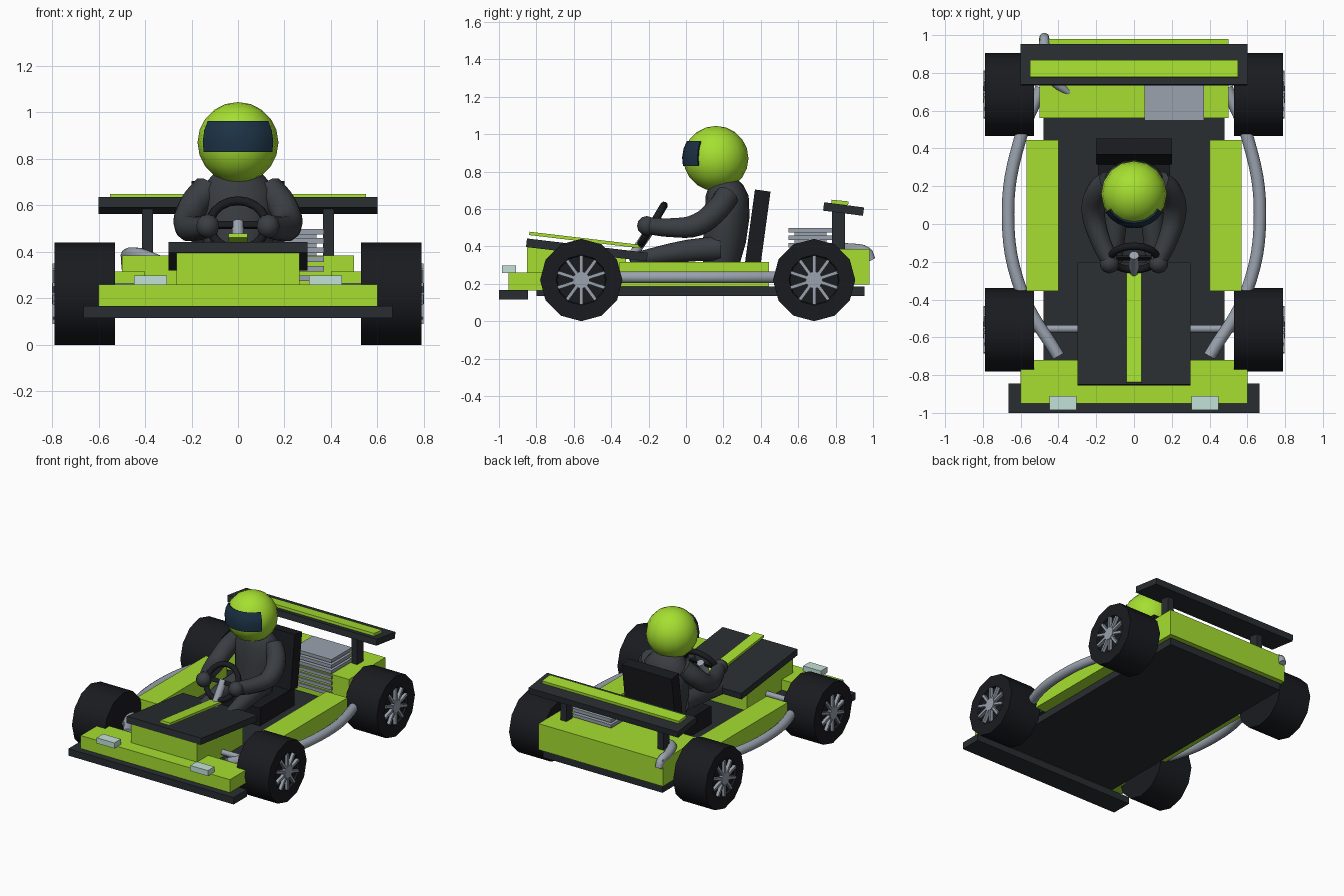
import bpy, bmesh
from math import sin, cos, pi, radians
from mathutils import Matrix, Vector

if "Cube" in bpy.data.objects:
    bpy.data.objects.remove(bpy.data.objects["Cube"])


def mat(name, r, g, b):
    m = bpy.data.materials.new(name)
    m.diffuse_color = (r, g, b, 1)
    m.use_nodes = True
    m.node_tree.nodes["Principled BSDF"].inputs["Base Color"].default_value = m.diffuse_color
    return m


GREEN = mat("lime", 0.38, 0.74, 0.03)
DARK = mat("dark_plastic", 0.022, 0.027, 0.031)
BLACK = mat("black_rubber", 0.010, 0.011, 0.014)
SUIT = mat("suit_grey", 0.042, 0.048, 0.055)
GLASS = mat("visor_blue", 0.012, 0.032, 0.06)
METAL = mat("metal", 0.32, 0.36, 0.42)
LAMP = mat("lamp", 0.55, 0.76, 0.68)


def finish(name, bm, m, smooth=None):
    bmesh.ops.recalc_face_normals(bm, faces=bm.faces)
    me = bpy.data.meshes.new(name)
    bm.to_mesh(me)
    bm.free()
    me.materials.append(m)
    ob = bpy.data.objects.new(name, me)
    bpy.context.collection.objects.link(ob)
    if smooth:
        shade(ob, smooth)
    return ob


def shade(ob, angle):
    bpy.ops.object.select_all(action='DESELECT')
    ob.select_set(True)
    bpy.context.view_layer.objects.active = ob
    bpy.ops.object.shade_smooth_by_angle(angle=radians(angle))


def add_box(bm, c, size, rot=0):
    M = Matrix.Translation(c) @ Matrix.Rotation(rot, 4, 'X') @ Matrix.Diagonal((*size, 1))
    bmesh.ops.create_cube(bm, size=1, matrix=M)


def box(name, x, y, z, m, rot=0):
    """Box from (min, max) ranges, turned about x through its middle."""
    bm = bmesh.new()
    add_box(bm, [(a + b) / 2 for a, b in (x, y, z)], [b - a for a, b in (x, y, z)], rot)
    return finish(name, bm, m)


def loft(name, rings, m, smooth=40):
    """Skin a list of equal-length point rings and cap both ends."""
    bm = bmesh.new()
    vs = [[bm.verts.new(p) for p in ring] for ring in rings]
    n = len(vs[0])
    for a, b in zip(vs, vs[1:]):
        for i in range(n):
            bm.faces.new((a[i], a[(i + 1) % n], b[(i + 1) % n], b[i]))
    bm.faces.new(vs[0])
    bm.faces.new(vs[-1])
    return finish(name, bm, m, smooth)


def tube(name, pts, radius, m, scales=None, res=4):
    """Smooth round pipe through the given points."""
    cu = bpy.data.curves.new(name, 'CURVE')
    cu.dimensions = '3D'
    cu.bevel_depth, cu.bevel_resolution = radius, 3
    cu.resolution_u, cu.use_fill_caps = res, True
    sp = cu.splines.new('BEZIER')
    sp.bezier_points.add(len(pts) - 1)
    for i, (bp, p) in enumerate(zip(sp.bezier_points, pts)):
        bp.co = p
        bp.handle_left_type = bp.handle_right_type = 'AUTO'
        bp.radius = scales[i] if scales else 1
    cu.materials.append(m)
    ob = bpy.data.objects.new(name, cu)
    bpy.context.collection.objects.link(ob)
    bpy.ops.object.select_all(action='DESELECT')
    ob.select_set(True)
    bpy.context.view_layer.objects.active = ob
    bpy.ops.object.convert(target='MESH')
    shade(bpy.context.object, 50)


# Chassis and bodywork
box("floor", (-.48, .48), (-.80, .955), (.134, .185), DARK)
box("front_bumper", (-.665, .665), (-1, -.845), (.116, .166), DARK)
box("front_wing", (-.6, .6), (-.95, -.72), (.165, .26), GREEN)
box("rear_body", (-.5, .5), (.56, .98), (.195, .385), GREEN)
prof = [(-.85, .17), (-.85, .40), (-.32, .335), (-.32, .17)]
loft("nose", [[(x, y, z) for y, z in prof] for x in (-.265, .265)], GREEN, None)
box("hood", (-.3, .3), (-.855, -.205), (.358, .404), DARK, -.118)
box("hood_stripe", (-.04, .04), (-.84, -.24), (.425, .443), GREEN, -.118)

# Steering axles
for name, y in (("front_axle", -.555), ("rear_axle", .685)):
    tube(name, [(-.6, y, .22), (.6, y, .22)], .02, METAL)

# Rear wing
box("rear_wing", (-.6, .6), (.735, .95), (.577, .622), DARK, -.13)
box("rear_wing_stripe", (-.55, .55), (.777, .868), (.625, .645), GREEN, -.10)

# Engine block with cooling fins
bm = bmesh.new()
add_box(bm, (.212, .665, .34), (.25, .17, .30))
for i in range(7):
    add_box(bm, (.212, .665, .487 - .04 * i), (.315, .235, .024))
finish("engine", bm, METAL)

# Exhaust curling over the tail
tube("exhaust", [(-.31, .67, .365), (-.42, .76, .385), (-.47, .88, .385), (-.475, .965, .37),
                 (-.475, .99, .325)], .032, METAL, (.3, 1, 1, .9, .8))

# Seat
box("seat_base", (-.19, .19), (-.02, .38), (.18, .315), BLACK)
box("seat_back", (-.2, .2), (.342, .426), (.31, .70), BLACK, -.135)


# Wheels: twelve-sided tyre, recessed face, hub and ten spokes
def wheel(name, s, y):
    cx, cz = .66 * s, .22
    tyre = [(-.13, .13), (-.13, .22), (.13, .22), (.13, .135), (.115, .13)]
    loft(name + "_tyre", [[(cx + s * x, y + r * cos(k * pi / 6), cz + r * sin(k * pi / 6))
                           for k in range(12)] for x, r in tyre], BLACK, 35)
    bm = bmesh.new()
    M = Matrix.Translation((cx + s * .122, y, cz))
    bmesh.ops.create_cone(bm, cap_ends=True, segments=16, radius1=.045, radius2=.045,
                          depth=.036, matrix=M @ Matrix.Rotation(pi / 2, 4, 'Y'))
    for k in range(10):
        R = Matrix.Rotation(k * pi / 5, 4, 'X')
        bmesh.ops.create_cube(bm, size=1, matrix=M @ R @ Matrix.Translation((0, 0, .08))
                              @ Matrix.Diagonal((.03, .018, .10, 1)))
    finish(name + "_rim", bm, METAL, 30)


# Driver: torso from stacked ellipses
sections = [(.315, .12, .10, .19), (.42, .145, .115, .205), (.56, .16, .12, .22),
            (.67, .16, .115, .22), (.73, .11, .09, .215), (.77, .06, .06, .20)]
loft("torso", [[(rx * cos(a * pi / 8), yc + ry * sin(a * pi / 8), z) for a in range(16)]
               for z, rx, ry, yc in sections], SUIT, 60)

# Paired parts, left and right
for s, side in ((-1, "left"), (1, "right")):
    def span(a, b):
        return tuple(sorted((s * a, s * b)))
    wheel(side + "_front_wheel", s, -.56)
    wheel(side + "_rear_wheel", s, .685)
    box(side + "_side_pod", span(.40, .57), (-.355, .445), (.185, .315), GREEN)
    box(side + "_headlight", span(.305, .447), (-.985, -.91), (.258, .298), LAMP)
    box(side + "_wing_strut", span(.366, .413), (.78, .85), (.37, .60), DARK)
    tube(side + "_side_bar", [(s * x, y, .235) for x, y in
         ((.40, -.70), (.595, -.36), (.667, .05), (.60, .46), (.49, .72))], .033, METAL, res=6)
    tube(side + "_arm", [(s * .13, .22, .67), (s * .19, .17, .60), (s * .215, .06, .515),
                         (s * .18, -.08, .50), (s * .125, -.20, .51)],
         .062, SUIT, (1.05, 1.05, 1, .85, .75))
    tube(side + "_leg", [(s * .085, .18, .39), (s * .10, 0, .375), (s * .11, -.30, .325)],
         .068, SUIT, (1, .9, .55))
    bm = bmesh.new()
    bmesh.ops.create_uvsphere(bm, u_segments=10, v_segments=6, radius=.052,
                              matrix=Matrix.Translation((s * .13, -.21, .51)))
    finish(side + "_glove", bm, SUIT, 60)

# Helmet and wrap-around visor
HC = Vector((0, .16, .87))
bm = bmesh.new()
bmesh.ops.create_uvsphere(bm, u_segments=16, v_segments=10, radius=.174,
                          matrix=Matrix.Translation(HC))
finish("helmet", bm, GREEN, 60)
rings = []
for i in range(9):
    a = radians(-57 + 114 * i / 8)
    d = [(r, radians(e)) for r, es in ((.181, (-13, 2, 17, 31)), (.155, (31, -13))) for e in es]
    rings.append([HC + Vector((r * cos(e) * sin(a), -r * cos(e) * cos(a), r * sin(e)))
                  for r, e in d])
loft("visor", rings, GLASS, 35)

# Steering wheel: ring, spokes and column
W = Matrix.Translation((0, -.18, .515)) @ Matrix.Rotation(radians(59), 4, 'X')
loop = []
N, K = 20, 8
bm = bmesh.new()
for i in range(N):
    u = 2 * pi * i / N
    loop.append([bm.verts.new(W @ Vector(((.122 + .02 * cos(v)) * cos(u),
                                          (.122 + .02 * cos(v)) * sin(u), .02 * sin(v))))
                 for v in (2 * pi * k / K for k in range(K))])
for i in range(N):
    a, b = loop[i], loop[(i + 1) % N]
    for k in range(K):
        bm.faces.new((a[k], b[k], b[(k + 1) % K], a[(k + 1) % K]))
for ang in (0, pi, -pi / 2):
    bmesh.ops.create_cube(bm, size=1, matrix=W @ Matrix.Rotation(ang, 4, 'Z')
                          @ Matrix.Translation((.06, 0, 0)) @ Matrix.Diagonal((.12, .03, .014, 1)))
finish("steering_wheel", bm, BLACK, 50)
tube("steering_column", [(0, -.165, .525), (0, -.28, .36)], .026, METAL)
